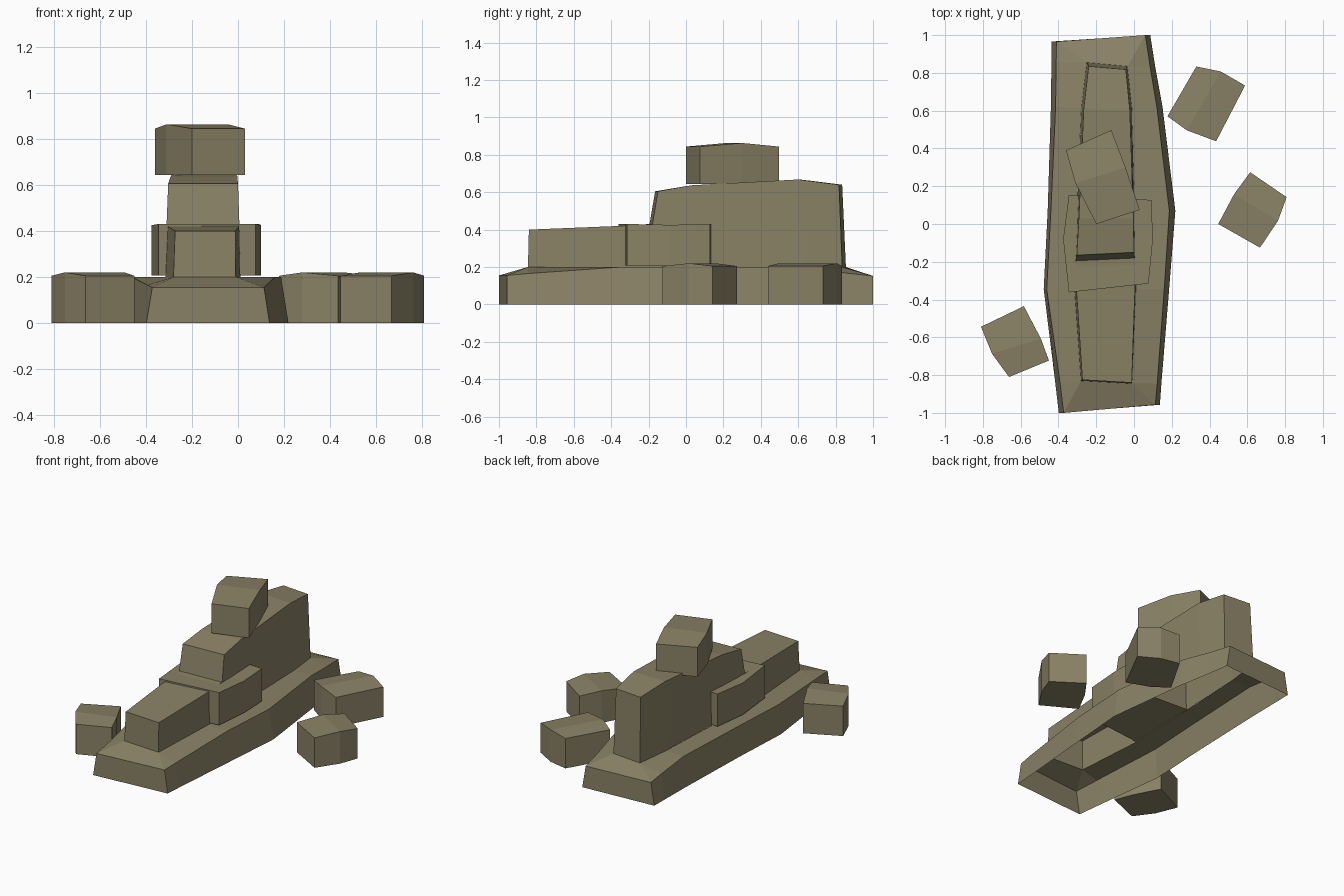
import bpy, bmesh

if "Cube" in bpy.data.objects:
    bpy.data.objects.remove(bpy.data.objects["Cube"])

stone = bpy.data.materials.new("olive stone")
stone.diffuse_color = (0.255, 0.222, 0.132, 1)
stone.use_nodes = True
stone.node_tree.nodes["Principled BSDF"].inputs["Base Color"].default_value = stone.diffuse_color


def loft(name, rows, closed=False, caps=False, skip=lambda i, j: False):
    """Skin quads across rows of points, merge coinciding points."""
    bm = bmesh.new()
    grid = [[bm.verts.new(p) for p in row] for row in rows]
    n = len(grid[0])
    for i in range(len(grid) - 1):
        for j in range(n if closed else n - 1):
            if not skip(i, j):
                k = (j + 1) % n
                bm.faces.new((grid[i][j], grid[i + 1][j], grid[i + 1][k], grid[i][k]))
    if caps:
        bm.faces.new(grid[0])
        bm.faces.new(grid[-1][::-1])
    bmesh.ops.remove_doubles(bm, verts=bm.verts[:], dist=0.0005)
    bmesh.ops.recalc_face_normals(bm, faces=bm.faces[:])
    # these skins are open below: make sure the upper faces look up
    if sum(f.normal.z * f.calc_area() for f in bm.faces if f.normal.z > 0.7 or f.normal.z < -0.7) < -1e-3:
        bmesh.ops.reverse_faces(bm, faces=bm.faces[:])
    mesh = bpy.data.meshes.new(name)
    bm.to_mesh(mesh)
    bm.free()
    mesh.materials.append(stone)
    ob = bpy.data.objects.new(name, mesh)
    bpy.context.collection.objects.link(ob)
    return ob


# Base slab: hollow below, sloped sides, top ring running in to the hull
# y left, y right, rim z | left x: outer, rim, inner | right x: inner, rim, outer
stations = [
    (-0.83, -0.845, 0.165, -0.418, -0.393, -0.28, -0.01, 0.123, 0.145),
    (-0.345, -0.345, 0.20, -0.478, -0.462, -0.315, 0.01, 0.160, 0.186),
    (0.07, 0.07, 0.20, -0.457, -0.440, -0.303, 0.003, 0.187, 0.219),
    (0.62, 0.62, 0.20, -0.440, -0.415, -0.278, -0.012, 0.121, 0.151),
    (0.855, 0.835, 0.17, -0.437, -0.412, -0.25, -0.035, 0.085, 0.112),
]
INNER_Z = 0.20


def base_end(yl, yr, z, ol, rl, rr, orr):
    left, right = (rl, yl, z), (rr, yr, z)
    return [(ol, yl, 0), left, left, right, right, (orr, yr, 0)]


base_rows = [base_end(-1.0, -0.957, 0.155, -0.398, -0.372, 0.113, 0.137)]
for yl, yr, rz, ol, rl, il, ir, rr, orr in stations:
    base_rows.append([(ol, yl, 0), (rl, yl, rz), (il, yl, INNER_Z),
                      (ir, yr, INNER_Z), (rr, yr, rz), (orr, yr, 0)])
base_rows.append(base_end(0.966, 1.0, 0.152, -0.436, -0.41, 0.06, 0.086))
last = len(base_rows) - 2
slab = loft("base_slab", base_rows, skip=lambda i, j: j == 2 and 0 < i < last)

# End walls of the slab
for name, row in (("base_front_wall", base_rows[0]), ("base_back_wall", base_rows[-1])):
    wall = [row[0], row[1], row[4], row[5]]
    if "back" in name:
        wall.reverse()
    mesh = bpy.data.meshes.new(name)
    mesh.from_pydata([tuple(p) for p in wall], [], [(0, 1, 2, 3)])
    mesh.flip_normals()
    mesh.materials.append(stone)
    ob = bpy.data.objects.new(name, mesh)
    bpy.context.collection.objects.link(ob)
    if (mesh.polygons[0].normal.y > 0) != ("back" in name):
        mesh.flip_normals()

# Stepped hull: low front half, tall rear half, open below
# foot: y left, y right, x left, x right | top: y left, y right, x left, x right, z
hull = [
    (-0.83, -0.845, -0.28, -0.01, -0.825, -0.84, -0.273, -0.012, 0.40),
    (-0.345, -0.345, -0.315, 0.01, -0.345, -0.345, -0.305, 0.005, 0.42),
    (-0.195, -0.195, -0.311, 0.008, -0.195, -0.18, -0.31, 0.006, 0.43),
    (-0.195, -0.195, -0.311, 0.008, -0.165, -0.15, -0.303, 0.0, 0.605),
    (0.03, 0.03, -0.304, 0.004, 0.03, 0.03, -0.292, -0.003, 0.637),
    (0.62, 0.62, -0.278, -0.012, 0.61, 0.60, -0.266, -0.022, 0.668),
    (0.855, 0.835, -0.25, -0.035, 0.835, 0.818, -0.24, -0.043, 0.64),
]
loft("stepped_hull",
     [[(xl, yl, INNER_Z), (tl, tyl, z), (tr, tyr, z), (xr, yr, INNER_Z)]
      for yl, yr, xl, xr, tyl, tyr, tl, tr, z in hull], caps=True)


# Loose blocks: a box with one bent middle section
def block(name, sections, z0, z_end, z_mid):
    rows = []
    for i, (ax, ay, bx, by) in enumerate(sections):
        z1 = z_mid if i == 1 else z_end
        rows.append([(ax, ay, z0), (ax, ay, z1), (bx, by, z1), (bx, by, z0)])
    ob = loft(name, rows, closed=True, caps=True)
    bm = bmesh.new()
    bm.from_mesh(ob.data)
    bmesh.ops.recalc_face_normals(bm, faces=bm.faces[:])
    bm.to_mesh(ob.data)
    bm.free()


block("middle_block", [(-0.345, -0.362, 0.077, -0.315), (-0.375, -0.08, 0.10, -0.08),
                       (-0.345, 0.153, 0.092, 0.127)], 0.207, 0.43, 0.425)
block("top_block", [(-0.20, 0.0, 0.03, 0.075), (-0.31, 0.216, -0.045, 0.30),
                    (-0.36, 0.39, -0.12, 0.497)], 0.643, 0.844, 0.863)
block("ground_block_back", [(0.177, 0.57, 0.33, 0.834), (0.28, 0.496, 0.46, 0.807),
                            (0.435, 0.438, 0.588, 0.733)], 0, 0.205, 0.22)
block("ground_block_right", [(0.615, 0.274, 0.808, 0.142), (0.53, 0.158, 0.762, 0.016),
                             (0.446, 0.0, 0.667, -0.125)], 0, 0.205, 0.22)
block("ground_block_left", [(-0.81, -0.544, -0.583, -0.435), (-0.752, -0.686, -0.493, -0.607),
                            (-0.662, -0.81, -0.45, -0.723)], 0, 0.205, 0.22)
